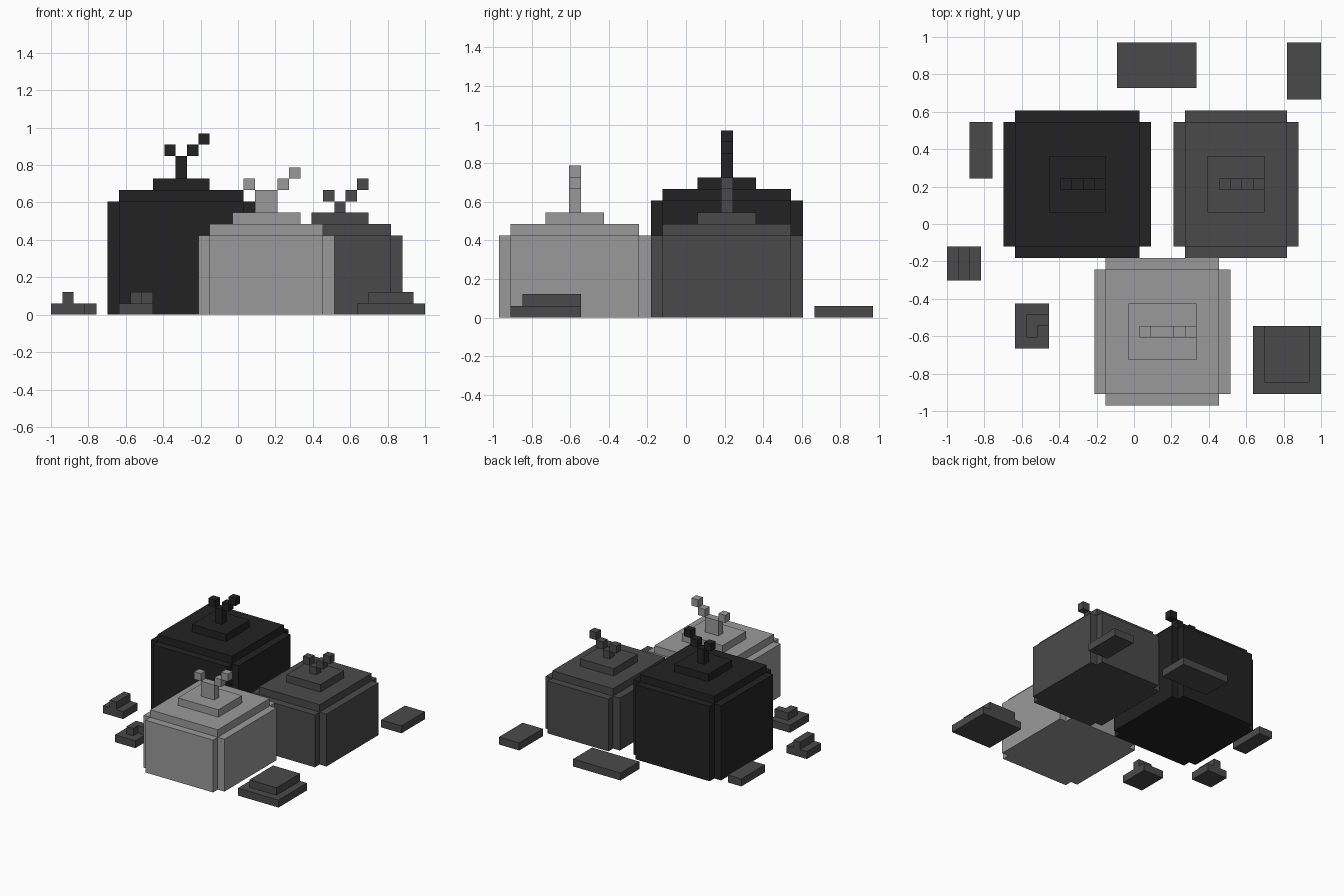
import bpy, bmesh

if "Cube" in bpy.data.objects:
    bpy.data.objects.remove(bpy.data.objects["Cube"])

U = 2 / 33                      # one grid cell
OX, OY = -1.0, -16 * U          # grid origin


def material(name, v):
    m = bpy.data.materials.new(name)
    m.diffuse_color = (v, v, v, 1)
    m.use_nodes = True
    m.node_tree.nodes["Principled BSDF"].inputs["Base Color"].default_value = m.diffuse_color
    return m


BLACK = material("charcoal_black", 0.0160)
DARK = material("dark_grey", 0.0685)
LIGHT = material("light_grey", 0.323)


def prism(bm, outline, z0, z1, floor=True):
    """Extrude a counter-clockwise outline given in grid cells."""
    lo, hi = ([bm.verts.new((OX + x * U, OY + y * U, z * U)) for x, y in outline]
              for z in (z0, z1))
    n = len(outline)
    bm.faces.new(hi)
    if floor:
        bm.faces.new(lo[::-1])
    for i in range(n):
        j = (i + 1) % n
        bm.faces.new((lo[i], lo[j], hi[j], hi[i]))


def rect(x0, x1, y0, y1):
    return [(x0, y0), (x1, y0), (x1, y1), (x0, y1)]


def notched(x0, x1, y0, y1):
    """Rectangle with a one-cell notch in each corner."""
    a, b, c, d = x0 + 1, x1 - 1, y0 + 1, y1 - 1
    return [(a, y0), (b, y0), (b, c), (x1, c), (x1, d), (b, d),
            (b, y1), (a, y1), (a, d), (x0, d), (x0, c), (a, c)]


def part(name, mat, prisms):
    bm = bmesh.new()
    for p in prisms:
        prism(bm, *p)
    me = bpy.data.meshes.new(name)
    bm.to_mesh(me)
    bm.free()
    me.materials.append(mat)
    bpy.context.collection.objects.link(bpy.data.objects.new(name, me))


def boulder(name, mat, x0, x1, y0, y1, h, cap, stem, stem_h):
    # body: notched block, shoulder slab and cap slab
    part(name + "_body", mat, [
        (notched(x0, x1, y0, y1), 0, h),
        (rect(x0 + 1, x1 - 1, y0 + 1, y1 - 1), h, h + 1, False),
        (rect(*cap), h + 1, h + 2, False)])
    # sprout: stem with stepped tips touching at their edges
    s0, s1, y = stem
    z = h + 2 + stem_h
    part(name + "_sprout", mat, [
        (rect(s0, s1, y, y + 1), h + 2, z, False),
        (rect(s0 - 1, s0, y, y + 1), z, z + 1),
        (rect(s1, s1 + 1, y, y + 1), z, z + 1),
        (rect(s1 + 1, s1 + 2, y, y + 1), z + 1, z + 2)])


boulder("black_boulder", BLACK, 5, 18, 13, 26, 10, (9, 14, 17, 22), (11, 12, 19), 2)
boulder("light_boulder", LIGHT, 13, 25, 0, 13, 7, (16, 22, 4, 9), (18, 20, 6), 2)
boulder("dark_boulder", DARK, 20, 31, 13, 26, 7, (23, 28, 17, 22), (25, 26, 19), 1)

# small stones around the boulders: base outline and optional upper layer
L_SHAPE = [(7, 6), (8, 6), (8, 7), (9, 7), (9, 8), (7, 8)]
stones = {
    "back_stone": (rect(15, 22, 28, 32), None),
    "back_right_stone": (rect(30, 33, 27, 32), None),
    "left_stone": (rect(2, 4, 20, 25), None),
    "ridged_stone": (rect(0, 3, 11, 14), rect(1, 2, 11, 14)),
    "front_left_stone": (rect(6, 9, 5, 9), L_SHAPE),
    "front_right_stone": (rect(27, 33, 1, 7), rect(28, 32, 2, 7)),
}
for name, (base, top) in stones.items():
    part(name, DARK, [(base, 0, 1)] + ([(top, 1, 2, False)] if top else []))
